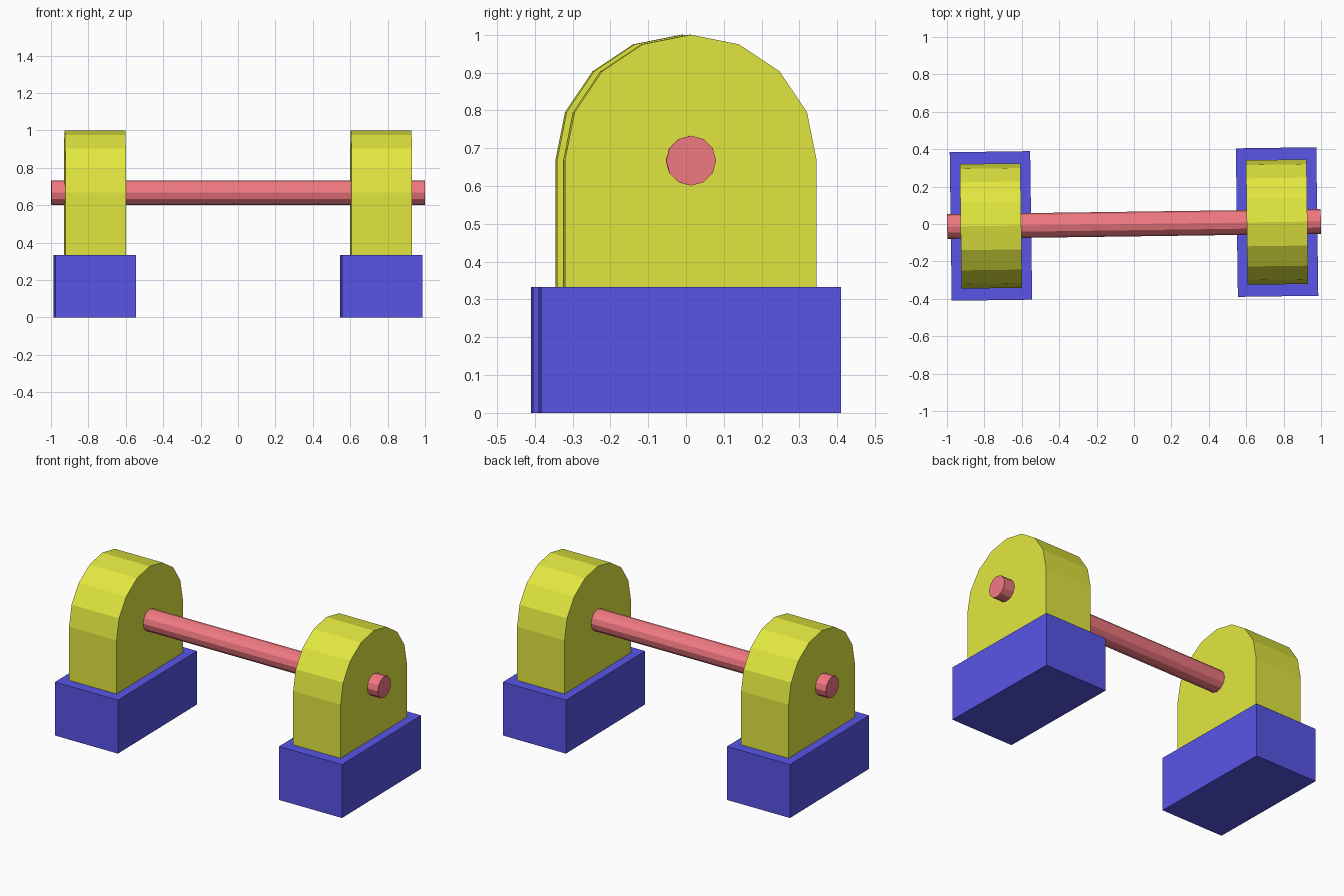
import bpy, bmesh
from math import sin, cos, pi
from mathutils import Matrix

if "Cube" in bpy.data.objects:
    bpy.data.objects.remove(bpy.data.objects["Cube"])

TURN = Matrix.Rotation(0.0136, 4, 'Z')  # the whole model is turned very slightly


def material(name, rgb):
    m = bpy.data.materials.new(name)
    m.diffuse_color = (*rgb, 1)
    m.use_nodes = True
    m.node_tree.nodes["Principled BSDF"].inputs["Base Color"].default_value = m.diffuse_color
    return m


def extrude_x(name, profile, x0, x1, mat):
    """Closed prism: a (y, z) profile swept along x."""
    bm = bmesh.new()
    face = bm.faces.new([bm.verts.new((x0, y, z)) for y, z in profile])
    new = bmesh.ops.extrude_face_region(bm, geom=[face])["geom"]
    verts = [v for v in new if isinstance(v, bmesh.types.BMVert)]
    bmesh.ops.translate(bm, verts=verts, vec=(x1 - x0, 0, 0))
    bmesh.ops.recalc_face_normals(bm, faces=bm.faces)
    bm.transform(TURN)
    mesh = bpy.data.meshes.new(name)
    bm.to_mesh(mesh)
    bm.free()
    mesh.materials.append(mat)
    obj = bpy.data.objects.new(name, mesh)
    bpy.context.collection.objects.link(obj)
    return obj


def arc(radius, z, steps, sweep):
    return [(radius * cos(sweep * i / steps), z + radius * sin(sweep * i / steps))
            for i in range(steps + 1)]


blue = material("blue", (0.1, 0.09, 0.8))
yellow = material("yellow", (0.76, 0.8, 0.05))
red = material("red", (0.88, 0.19, 0.22))

BASE_TOP, AXLE_Z = 0.333, 0.667
base_profile = [(-0.397, 0), (0.397, 0), (0.397, BASE_TOP), (-0.397, BASE_TOP)]
arch_profile = [(-0.333, BASE_TOP), (0.333, BASE_TOP)] + arc(0.333, AXLE_Z, 8, pi)

# Pedestal and arched bearing block at each end
for side, x in (("left", -0.765), ("right", 0.765)):
    extrude_x(side + "_base", base_profile, x - 0.215, x + 0.215, blue)
    extrude_x(side + "_bearing_block", arch_profile, x - 0.162, x + 0.162, yellow)

# Twelve-sided axle through both blocks
extrude_x("axle", arc(0.066, AXLE_Z, 12, 2 * pi)[:-1], -0.999, 0.999, red)
